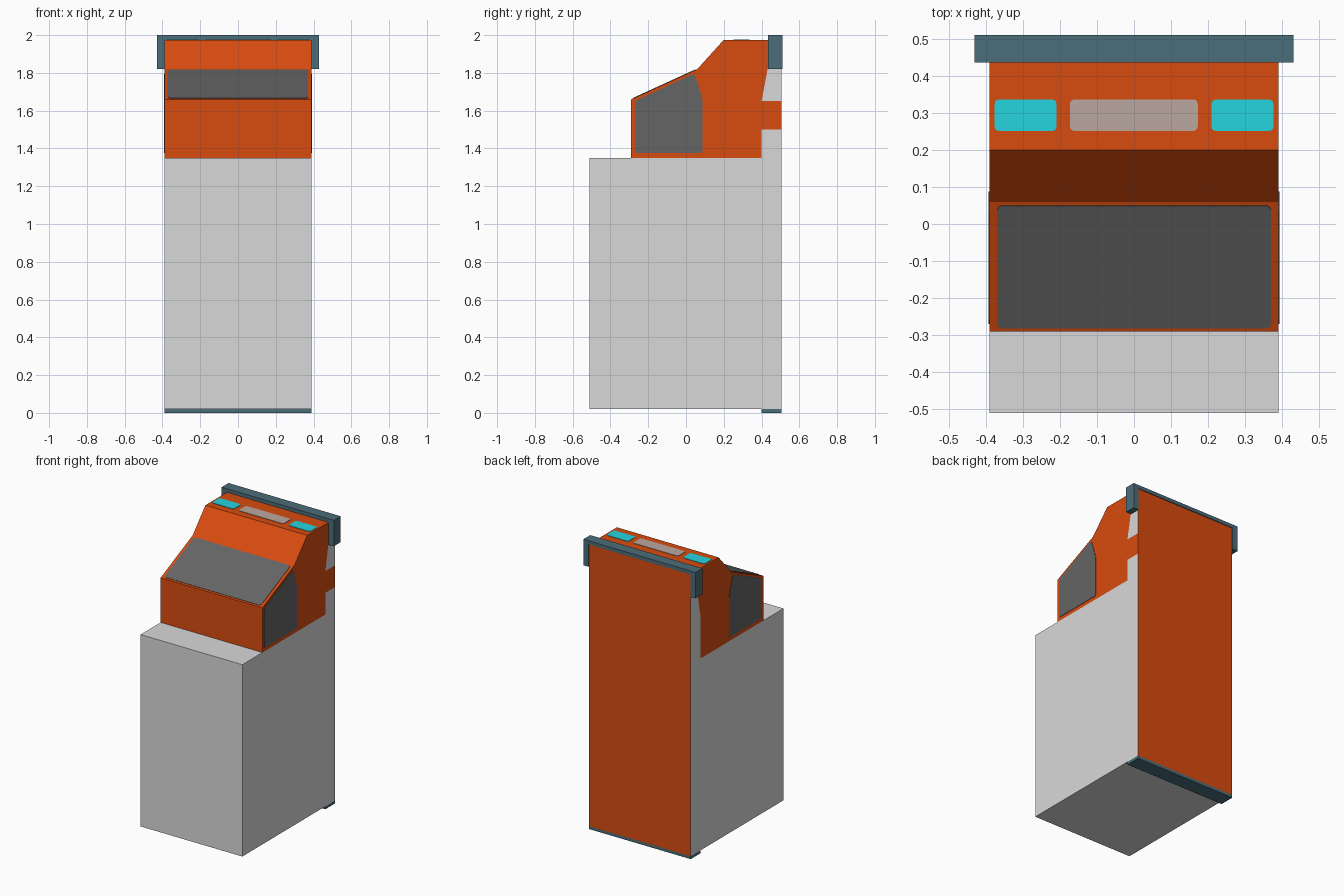
import bpy, bmesh
from mathutils import Vector

cube = bpy.data.objects.get("Cube")
if cube:
    bpy.data.objects.remove(cube, do_unlink=True)


def material(name, rgb):
    lin = [(c / 255 / 12.92) if c < 11 else ((c / 255 + 0.055) / 1.055) ** 2.4 for c in rgb]
    m = bpy.data.materials.new(name)
    m.use_nodes = True
    m.diffuse_color = (*lin, 1)
    m.node_tree.nodes["Principled BSDF"].inputs["Base Color"].default_value = (*lin, 1)
    return m


grey = material("light grey", (217, 217, 217))
orange = material("orange", (217, 75, 15))
teal = material("slate teal", (75, 109, 122))
glass = material("dark glass", (101, 101, 101))
cyan = material("cyan light", (37, 211, 223))
rose = material("rose grey", (187, 167, 160))

X, Y, Z = Vector((1, 0, 0)), Vector((0, 1, 0)), Vector((0, 0, 1))
HALF = 0.39      # half width of the body
BACK = 0.505     # rear face
ROOF = 1.975     # roof height
PLATE = 0.006    # thickness of painted panels, half of it sunk


def prism(name, outline, origin, u, v, depth, mats, rule=None, cuts=(), corner=0):
    """Extrude an outline in the u-v plane along u x v; colour faces by rule."""
    n = u.cross(v).normalized()
    bm = bmesh.new()
    face = bm.faces.new([bm.verts.new(origin + u * a + v * b) for a, b in outline])
    if corner:
        bmesh.ops.bevel(bm, geom=face.verts[:], offset=corner, segments=3,
                        profile=0.5, affect='VERTICES')
    ext = bmesh.ops.extrude_face_region(bm, geom=bm.faces[:])
    bmesh.ops.translate(bm, vec=n * depth,
                        verts=[g for g in ext["geom"] if isinstance(g, bmesh.types.BMVert)])
    for z in cuts:
        bmesh.ops.bisect_plane(bm, geom=bm.verts[:] + bm.edges[:] + bm.faces[:],
                               plane_co=Z * z, plane_no=Z)
    bmesh.ops.recalc_face_normals(bm, faces=bm.faces)
    if rule:
        for f in bm.faces:
            f.material_index = rule(f.normal, f.calc_center_median())
    mesh = bpy.data.meshes.new(name)
    bm.to_mesh(mesh)
    bm.free()
    for m in mats:
        mesh.materials.append(m)
    ob = bpy.data.objects.new(name, mesh)
    bpy.context.collection.objects.link(ob)
    return ob


def rect(a0, a1, b0, b1):
    return [(a0, b0), (a1, b0), (a1, b1), (a0, b1)]


def across(name, outline, mats, half=HALF, **kw):
    """Side profile (y, z) extruded over the full width."""
    return prism(name, outline, X * -half, Y, Z, 2 * half, mats, **kw)


def rear_face(n, c):
    return int(n.y > 0.9)


def column_rule(n, c):
    # orange rear, plus an orange band on the left flank
    return int(n.y > 0.9 or (n.x > 0.9 and 1.5 < c.z < 1.65))


# Main body, base strip and rear column
across("lower_body", rect(-0.51, BACK, 0.02, 1.35), [grey, orange], rule=rear_face)
across("base_strip", rect(0.40, BACK, 0, 0.02), [teal])
across("rear_column", [(0.40, 1.35), (BACK, 1.35), (BACK, 1.82), (0.432, 1.82), (0.40, 1.65)],
       [grey, orange], rule=column_rule, cuts=(1.5, 1.65))

# Cabin with sloped windscreen and roof
across("cabin", [(-0.29, 1.35), (0.40, 1.35), (0.40, 1.65), (0.432, 1.82), (BACK, 1.82),
                 (BACK, ROOF), (0.20, ROOF), (0.06, 1.82), (-0.29, 1.66)], [orange])

# Cap frame wrapping the roof's rear edge
W = 0.43
prism("roof_cap", [(-W, 1.82), (-HALF, 1.82), (-HALF, ROOF), (HALF, ROOF), (HALF, 1.82),
                   (W, 1.82), (W, 2.0), (-W, 2.0)], Y * 0.51, X, Z, 0.075, [teal])

# Side windows
side = [(-0.27, 1.375), (0.088, 1.375), (0.088, 1.66), (0.045, 1.797), (-0.27, 1.652)]
for label, x in (("right", -HALF), ("left", HALF)):
    prism(label + "_window", side, X * (x - PLATE / 2), Y, Z, PLATE, [glass], corner=0.012)

# Windscreen on the sloped face
foot, head = Vector((0, -0.29, 1.66)), Vector((0, 0.06, 1.82))
slope = (head - foot).normalized()
normal = X.cross(slope)
prism("windscreen", rect(-0.37, 0.37, 0.011, (head - foot).length - 0.011),
      foot - normal * PLATE / 2, X, slope, PLATE, [glass], corner=0.015)

# Roof panels
for name, x0, x1, mat in (("right_roof_light", -0.376, -0.209, cyan),
                          ("roof_centre_panel", -0.173, 0.172, rose),
                          ("left_roof_light", 0.209, 0.376, cyan)):
    prism(name, rect(x0, x1, 0.251, 0.336), Z * (ROOF - PLATE / 2), X, Y, PLATE, [mat],
          corner=0.012)
